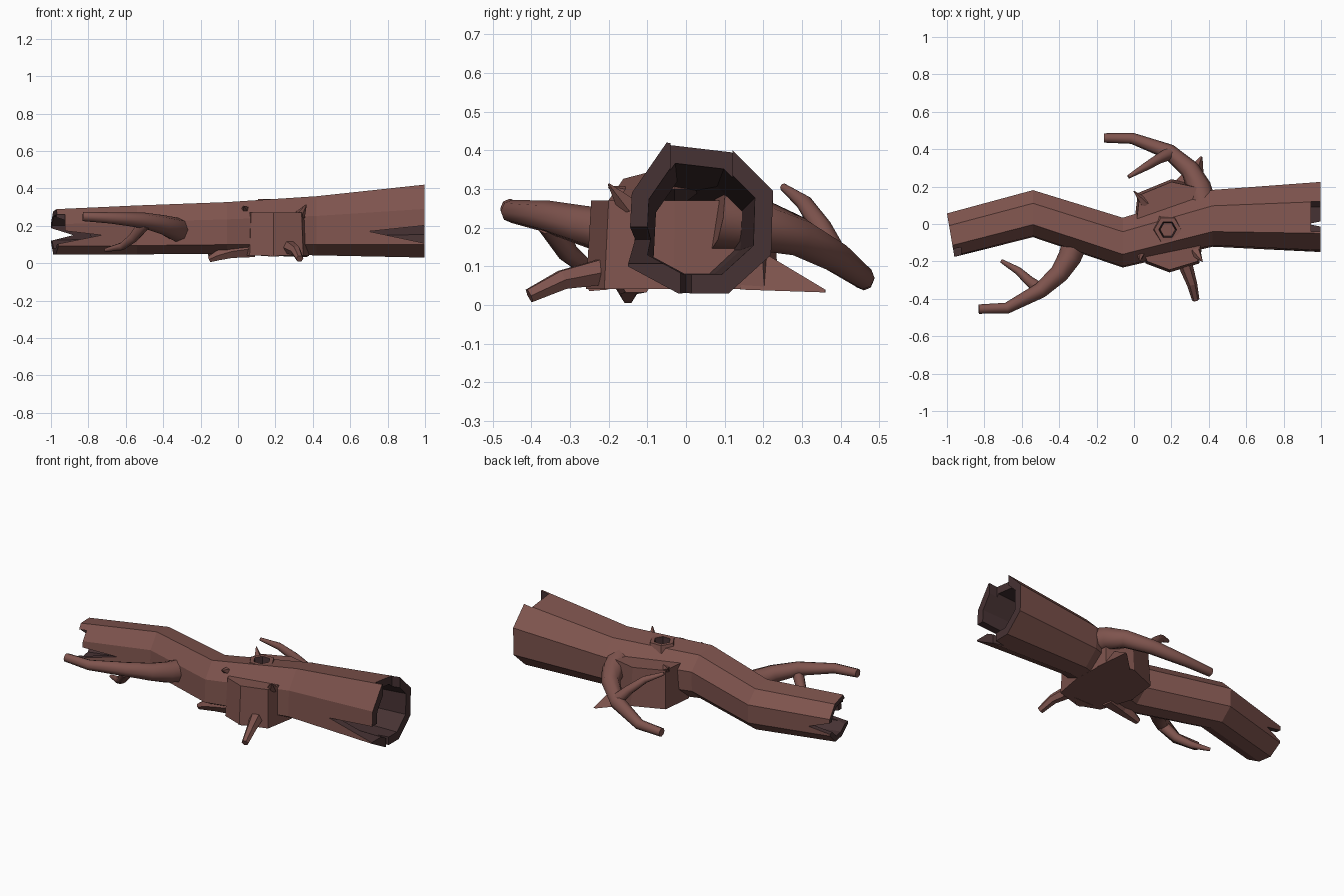
import bpy, bmesh, math
from mathutils import Vector

if "Cube" in bpy.data.objects:
    bpy.data.objects.remove(bpy.data.objects["Cube"])


def material(name, rgb):
    m = bpy.data.materials.new(name)
    m.diffuse_color = (*rgb, 1)
    m.use_nodes = True
    m.node_tree.nodes["Principled BSDF"].inputs["Base Color"].default_value = m.diffuse_color
    return m


BARK = material("bark", (0.21, 0.088, 0.075))
DARK = material("inner_wood", (0.062, 0.032, 0.033))


def finish(bm, name):
    bmesh.ops.recalc_face_normals(bm, faces=bm.faces)
    me = bpy.data.meshes.new(name)
    bm.to_mesh(me)
    bm.free()
    me.materials.append(BARK)
    me.materials.append(DARK)
    ob = bpy.data.objects.new(name, me)
    bpy.context.collection.objects.link(ob)
    return ob


def loft(bm, rings, mat=0):
    """Skin neighbouring closed rings of bmesh verts."""
    n = len(rings[0])
    for a, b in zip(rings, rings[1:]):
        for i in range(n):
            j = (i + 1) % n
            bm.faces.new((a[i], a[j], b[j], b[i])).material_index = mat


def limb(name, path, sides=8, smooth=True):
    """Tapered tube along (x, y, z, radius) points."""
    bm = bmesh.new()
    pts = [Vector(p[:3]) for p in path]
    rings = []
    for k, p in enumerate(pts):
        d = (pts[min(k + 1, len(pts) - 1)] - pts[max(k - 1, 0)]).normalized()
        u = d.cross(Vector((0, 0, 1))).normalized()
        v = u.cross(d)
        r = path[k][3]
        rings.append([bm.verts.new(p + r * (u * math.cos(t) + v * math.sin(t)))
                      for t in (2 * math.pi * i / sides for i in range(sides))])
    loft(bm, rings)
    bm.faces.new(rings[0])
    bm.faces.new(rings[-1])
    ob = finish(bm, name)
    if smooth:
        bpy.context.view_layer.objects.active = ob
        ob.select_set(True)
        bpy.ops.object.shade_smooth_by_angle(angle=math.radians(50))
        ob.select_set(False)
    return ob


def prism(name, outline, vec, mat=0, flare=1.0):
    """Extrude a 3D outline along vec, optionally scaling the far end."""
    bm = bmesh.new()
    pts = [Vector(p) for p in outline]
    c = sum(pts, Vector()) / len(pts)
    a = [bm.verts.new(p) for p in pts]
    b = [bm.verts.new(c + (p - c) * flare + Vector(vec)) for p in pts]
    loft(bm, [a, b])
    bm.faces.new(a)
    bm.faces.new(b)
    for f in bm.faces:
        f.material_index = mat
    return finish(bm, name)


# hollow crooked trunk: uneven octagon swept through five stations
OCT = [(-.087, .195), (.083, .175), (.188, .07), (.183, -.095),
       (.073, -.195), (-.057, -.195), (-.187, -.125), (-.177, .065)]
STATIONS = [(-.98, -.06, .168, .62, -.17), (-.54, .055, .178, .67, 0), (-.06, -.10, .188, .71, 0),
            (.42, .03, .2, .81, 0), (.998, .037, .225, 1, 0)]
bm = bmesh.new()


def trunk_rings(k):
    return [[bm.verts.new((x + sh * y * s * k, cy + y * s * k, cz + z * s * k)) for y, z in OCT]
            for x, cy, cz, s, sh in STATIONS]


outer, inner = trunk_rings(1), trunk_rings(.75)
loft(bm, outer)
loft(bm, inner, 1)
loft(bm, [outer[0], inner[0]], 1)
loft(bm, [outer[-1], inner[-1]], 1)
trunk = finish(bm, "hollow_trunk")


def hexagon(cx, cy, z, r):
    return [(cx + r * math.cos(i * math.pi / 3), cy + r * math.sin(i * math.pi / 3), z) for i in range(6)]


def box(x0, x1, y0, y1, z):
    return [(x0, y0, z), (x1, y0, z), (x1, y1, z), (x0, y1, z)]


# splits in both ends and the knot hole
KX, KY = .18, -.03
cutters = [
    prism("cut_split_right", [(1.03, -.3, .205), (1.03, -.3, .10), (.70, -.3, .17)], (0, .3, 0), 1),
    prism("cut_split_left", [(-1.03, -.4, .185), (-1.03, -.4, .09), (-.73, -.4, .15)], (0, .3, 0), 1),
    prism("cut_back_left", [(-1.04, -.02, .20), (-1.04, -.02, .11), (-.88, -.02, .15)], (0, .3, 0), 1),
    prism("cut_lip_left", box(-1.05, -.925, -.3, -.11, .15), (0, 0, .11), 1),
    prism("cut_lip_right", box(.945, 1.05, -.04, .12, .3), (0, 0, .2), 1),
    prism("cut_floor_right", [(1.03, -.02, -.02), (1.03, .02, -.02), (.93, 0, -.02)], (0, 0, .2), 1),
    prism("cut_knot", hexagon(KX, KY, .26, .055), (0, 0, .2), 1),
]
bpy.context.view_layer.objects.active = trunk
for c in cutters:
    c.hide_render = True
    m = trunk.modifiers.new(c.name, 'BOOLEAN')
    m.object, m.operation, m.solver = c, 'DIFFERENCE', 'EXACT'
    bpy.ops.object.modifier_apply(modifier=m.name)
    bpy.data.objects.remove(c)

# knot rim on top
bm = bmesh.new()
rings = [[bm.verts.new(p) for p in hexagon(KX, KY, z, r)]
         for r, z in ((.085, .30), (.072, .342), (.048, .342), (.04, .27))]
loft(bm, rings[:3])
loft(bm, rings[2:], 1)
loft(bm, [rings[3], rings[0]], 1)
finish(bm, "knot_rim")

# faceted stump block crossing the trunk
prism("stump_block", [(x, y, .27) for x, y in (
    (.07, -.20), (.19, -.245), (.34, -.2), (.37, -.03), (.36, .19), (.2, .225), (.03, .155), (.01, -.02))],
    (0, 0, -.228), flare=1.06)

# branches with side twigs
limb("front_branch", [(-.30, -.06, .17, .07), (-.345, -.18, .185, .062), (-.40, -.265, .205, .052),
                      (-.50, -.355, .228, .042), (-.68, -.45, .242, .03), (-.83, -.455, .25, .025)])
limb("front_twig", [(-.50, -.35, .21, .035), (-.56, -.305, .135, .027),
                    (-.62, -.25, .09, .021), (-.71, -.197, .07, .01)])
limb("back_branch", [(.37, .08, .225, .08), (.345, .20, .205, .066), (.30, .29, .178, .052),
                     (.19, .385, .125, .042), (-.01, .458, .07, .03), (-.16, .46, .063, .025)])
limb("back_twig", [(.20, .38, .13, .036), (.135, .35, .20, .027),
                   (.06, .305, .265, .021), (-.03, .252, .305, .01)])

# roots
limb("front_root", [(.26, -.15, .085, .045), (.275, -.22, .085, .038),
                    (.31, -.32, .065, .028), (.33, -.405, .024, .02)], 6, False)
limb("left_root", [(.08, -.13, .08, .055), (-.04, -.15, .062, .04),
                   (-.11, -.15, .04, .03), (-.155, -.15, .02, .018)], 6, False)
prism("back_root", [(.17, .18, .04), (.38, .14, .04), (.30, .16, .16)], (.077, .2, -.045), flare=.06)
prism("front_flare", [(.12, -.20, .04), (.26, -.20, .04), (.19, -.22, .1)], (0, -.045, -.02), flare=.2)

# splintered corner thorns
for i, (a, b) in enumerate([((.33, -.15, .255), (.365, -.2, .313)), ((.06, .11, .25), (.0, .175, .295)),
                            ((.04, -.14, .28), (.03, -.2, .305))]):
    limb(f"thorn_{i + 1}", [(*a, .03), (*b, .003)], 5, False)
